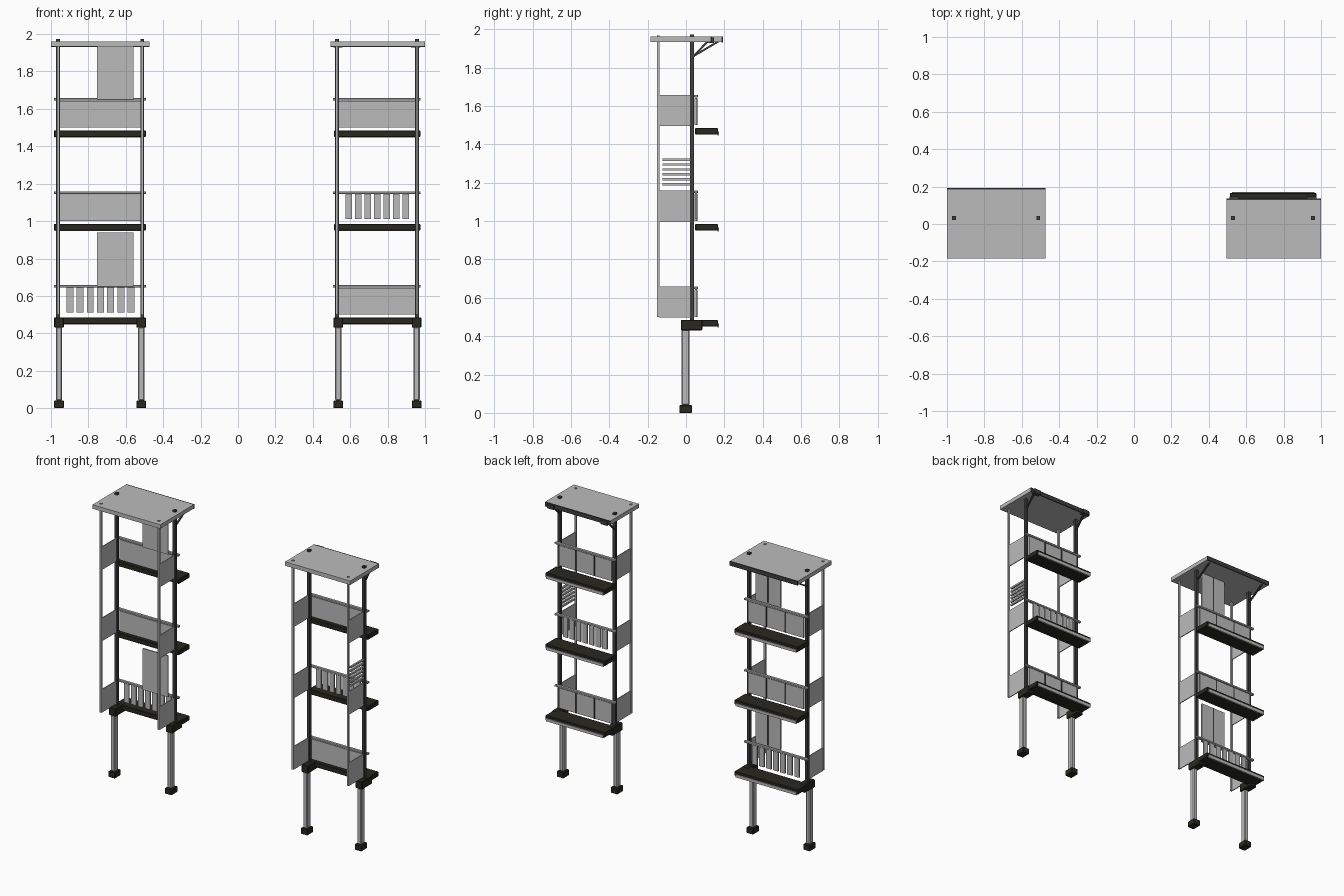
import bpy, bmesh, math
from mathutils import Vector

if "Cube" in bpy.data.objects:
    bpy.data.objects.remove(bpy.data.objects["Cube"])


def mat(name, c):
    m = bpy.data.materials.new(name)
    m.diffuse_color = (*c, 1)
    m.use_nodes = True
    m.node_tree.nodes["Principled BSDF"].inputs["Base Color"].default_value = m.diffuse_color
    return m


GREY = mat("light grey", (0.50, 0.50, 0.50))
DARK = mat("near black", (0.022, 0.021, 0.014))
CHAR = mat("charcoal", (0.05, 0.05, 0.05))


def box(name, x, y, z, m, bevel=0):
    """Box from (min, max) ranges."""
    bm = bmesh.new()
    bmesh.ops.create_cube(bm, size=1)
    for v in bm.verts:
        for i, r in enumerate((x, y, z)):
            v.co[i] = r[0] if v.co[i] < 0 else r[1]
    if bevel:
        bmesh.ops.bevel(bm, geom=[e for e in bm.edges], offset=bevel, segments=1, affect='EDGES')
    me = bpy.data.meshes.new(name)
    bm.to_mesh(me)
    bm.free()
    ob = bpy.data.objects.new(name, me)
    me.materials.append(m)
    bpy.context.collection.objects.link(ob)
    return ob


def bar(name, a, b, w, m):
    """Square bar between two points."""
    a, b = Vector(a), Vector(b)
    h = (b - a).length / 2
    ob = box(name, (-w / 2, w / 2), (-w / 2, w / 2), (-h, h), m)
    ob.location = (a + b) / 2
    ob.rotation_mode = 'QUATERNION'
    ob.rotation_quaternion = (b - a).to_track_quat('Z', 'Y')


def around(c, w):
    return (c - w / 2, c + w / 2)


def tower(p, xs, legs, roof_x, roof_y, baluster_level, floor_x):
    xl, xr = xs
    # roof slab and dark rear fascia
    box(p + "_roof", roof_x, (-0.185, roof_y - 0.008), (1.933, 1.961), GREY)
    box(p + "_roof_fascia", roof_x, (roof_y - 0.008, roof_y), (1.931, 1.961), CHAR)
    for x, lx in zip(xs, legs):
        # legs, feet and cap blocks
        box(p + "_foot", around(lx, 0.052), (-0.035, 0.032), (0, 0.04), DARK, 0.003)
        box(p + "_leg", around(lx, 0.034), (-0.024, 0.018), (0.04, 0.435), GREY, 0.006)
        box(p + "_leg_cap", around(lx, 0.052), (-0.027, 0.085), (0.43, 0.485), DARK, 0.004)
        # rear thick posts, front thin posts
        box(p + "_main_post", around(x, 0.02), (0.021, 0.042), (0.47, 1.973), CHAR)
        box(p + "_thin_post", around(x, 0.013), (-0.151, -0.138), (0.5, 1.966), GREY)
        # roof brace
        bar(p + "_roof_brace", (x, 0.04, 1.86), (x, roof_y - 0.02, 1.938), 0.01, CHAR)
        for z in (0.5, 1.0, 1.5):
            # side guard panels
            box(p + "_side_panel", around(x, 0.006), (-0.138, 0.021), (z - 0.004, z + 0.158), GREY)
    for i, z in enumerate((0.5, 1.0, 1.5)):
        # platform with grey rear lip and ribs below
        zt = z - 0.016
        box(p + "_platform", floor_x, (0.048, 0.166), (zt - 0.034, zt), DARK, 0.003)
        box(p + "_platform_lip", (floor_x[0] + 0.01, floor_x[1] - 0.01), (0.164, 0.171),
            (zt - 0.038, zt - 0.018), GREY)
        # hand rail
        box(p + "_rail", (xl - 0.022, xr + 0.02), (0.042, 0.062), (z + 0.145, z + 0.158), GREY, 0.002)
        if i == baluster_level:
            n = 7
            a, b = xl + 0.063, xr - 0.06
            for k in range(n):
                box(p + "_baluster", around(a + (b - a) * k / (n - 1), 0.037), (0.047, 0.058),
                    (z + 0.01, z + 0.146), GREY)
        else:
            box(p + "_guard_panel", (xl + 0.01, xr - 0.01), (0.045, 0.057), (z, z + 0.142), GREY)
            for k in (1, 2):
                box(p + "_guard_seam", around(xl + (xr - xl) * k / 3, 0.009), (0.056, 0.06),
                    (z, z + 0.142), CHAR)


tower("left_tower", (-0.962, -0.512), (-0.957, -0.517), (-1.0, -0.473), 0.192, 0, (-0.985, -0.492))
tower("right_tower", (0.529, 0.957), (0.536, 0.955), (0.495, 1.0), 0.135, 1, (0.513, 0.975))

# tall screens on the left tower
for z in (0.66, 1.66):
    box("tall_screen", (-0.755, -0.56), (0.022, 0.032), (z - 0.01, z + 0.279), GREY)
    box("tall_screen_seam", around(-0.657, 0.009), (0.031, 0.035), (z, z + 0.279), CHAR)

# louvre slats on the right tower's outer side
for k in range(6):
    z = 1.192 + 0.0256 * k
    box("louvre_slat", around(0.957, 0.012), (-0.122, 0.022), around(z, 0.012), GREY)

# bracket ends behind the right roof
for x in (0.535, 0.95):
    box("roof_bracket_end", around(x, 0.05), (0.113, 0.146), (1.928, 1.957), CHAR)
